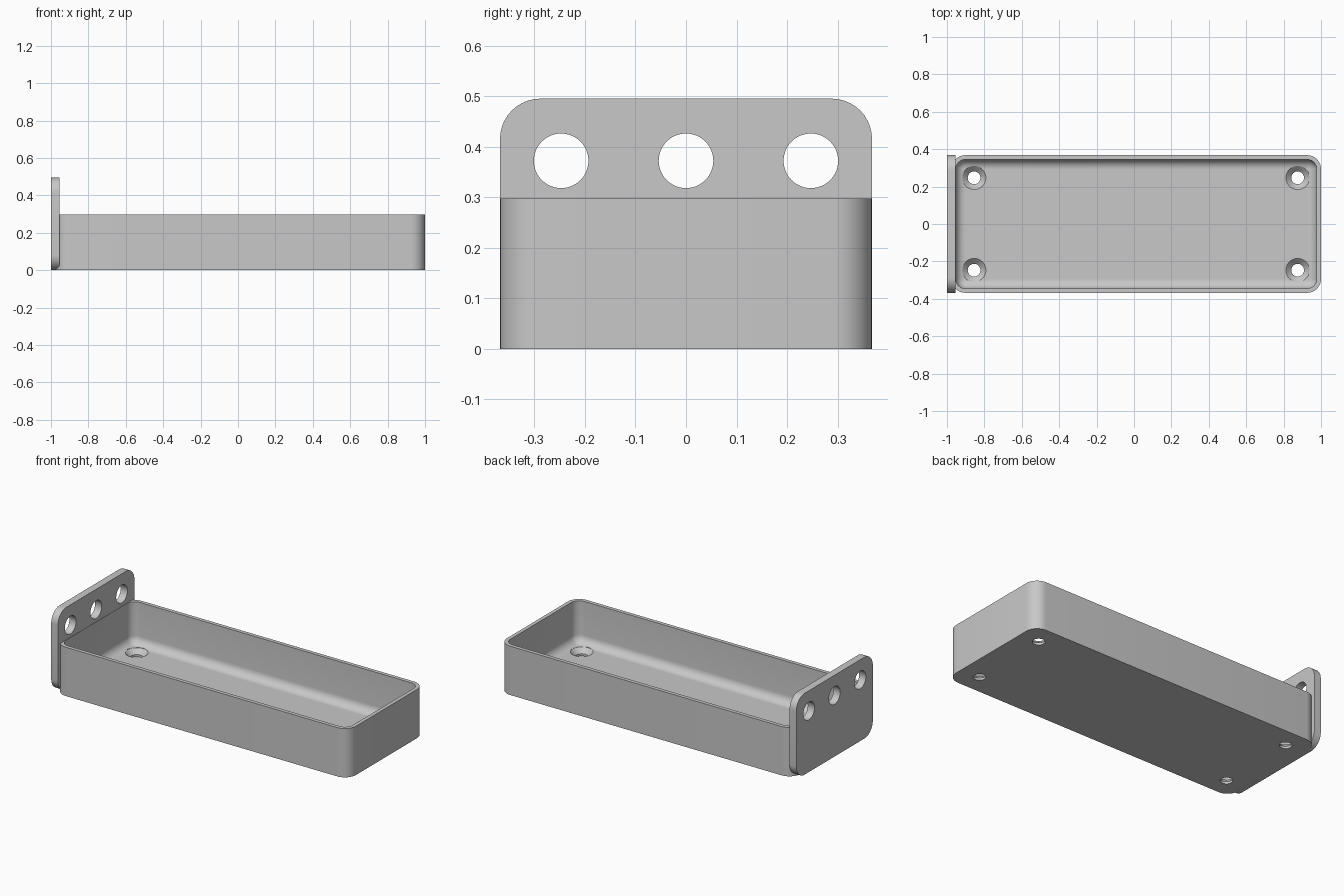
import bpy, bmesh, math
from math import cos, sin, pi

cube = bpy.data.objects.get("Cube")
if cube:
    bpy.data.objects.remove(cube, do_unlink=True)

grey = bpy.data.materials.new("light_grey")
grey.use_nodes = True
color = (0.58, 0.58, 0.58, 1)
grey.diffuse_color = color
grey.node_tree.nodes["Principled BSDF"].inputs["Base Color"].default_value = color


def rounded_rect(u0, u1, v0, v1, r, steps=10):
    """Counter-clockwise outline with round corners."""
    centres = [(u1 - r, v1 - r), (u0 + r, v1 - r), (u0 + r, v0 + r), (u1 - r, v0 + r)]
    pts = []
    for q, (cu, cv) in enumerate(centres):
        for i in range(steps + 1):
            a = (q + i / steps) * pi / 2
            pts.append((cu + r * cos(a), cv + r * sin(a)))
    return pts


def circle(u, v, r, n=48):
    return [(u + r * cos(2 * pi * i / n), v + r * sin(2 * pi * i / n)) for i in range(n)]


def loft(name, rings):
    """Skin a list of equal point rings and cap both ends."""
    bm = bmesh.new()
    rows = [[bm.verts.new(p) for p in ring] for ring in rings]
    n = len(rows[0])
    for a, b in zip(rows, rows[1:]):
        for i in range(n):
            j = (i + 1) % n
            bm.faces.new((a[i], a[j], b[j], b[i]))
    bm.faces.new(rows[0][::-1])
    bm.faces.new(rows[-1])
    bmesh.ops.recalc_face_normals(bm, faces=bm.faces)
    mesh = bpy.data.meshes.new(name)
    bm.to_mesh(mesh)
    bm.free()
    mesh.materials.append(grey)
    obj = bpy.data.objects.new(name, mesh)
    bpy.context.collection.objects.link(obj)
    return obj


def along_z(pts, z):
    return [(u, v, z) for u, v in pts]


def along_x(pts, x):
    return [(x, u, v) for u, v in pts]


def select_only(obj):
    bpy.ops.object.select_all(action='DESELECT')
    obj.select_set(True)
    bpy.context.view_layer.objects.active = obj


def cut(obj, cutters):
    for cutter in cutters:
        cutter.hide_render = True
        mod = obj.modifiers.new("hole", 'BOOLEAN')
        mod.operation = 'DIFFERENCE'
        mod.solver = 'EXACT'
        mod.object = cutter
        select_only(obj)
        bpy.ops.object.modifier_apply(modifier=mod.name)
        bpy.data.objects.remove(cutter, do_unlink=True)


def smooth(obj):
    select_only(obj)
    bpy.ops.object.shade_smooth_by_angle(angle=math.radians(30))


X0, X1, HALF_Y = -0.976, 1.0, 0.368
HEIGHT, FLOOR, WALL, CORNER, FILLET = 0.297, 0.042, 0.023, 0.075, 0.05


def tray_ring(inset, z):
    return along_z(rounded_rect(X0 + inset, X1 - inset, -HALF_Y + inset,
                                HALF_Y - inset, CORNER - inset), z)


# Tray: outer wall, rim, inner wall, then fillet down to the floor
rings = [tray_ring(0, 0), tray_ring(0, HEIGHT), tray_ring(WALL, HEIGHT)]
for i in range(9):
    a = i / 8 * pi / 2
    rings.append(tray_ring(WALL + FILLET * (1 - cos(a)), FLOOR + FILLET * (1 - sin(a))))
tray = loft("tray", rings)

# Countersunk screw holes in the floor
holes = []
for x in (-0.855, 0.875):
    for y in (-0.247, 0.247):
        profile = [(0.034, -0.05), (0.034, 0.014), (0.063, FLOOR), (0.063, 0.1)]
        holes.append(loft("screw_cutter", [along_z(circle(x, y, r), z) for r, z in profile]))
cut(tray, holes)
smooth(tray)

# Upright end plate with three round holes
outline = rounded_rect(-HALF_Y, HALF_Y, 0, 0.495, 0.08)
plate = loft("end_plate", [along_x(outline, x) for x in (-1.0, -0.955)])
cut(plate, [loft("plate_cutter", [along_x(circle(y, 0.372, 0.054), x) for x in (-1.1, -0.9)])
            for y in (-0.247, 0, 0.247)])
smooth(plate)
